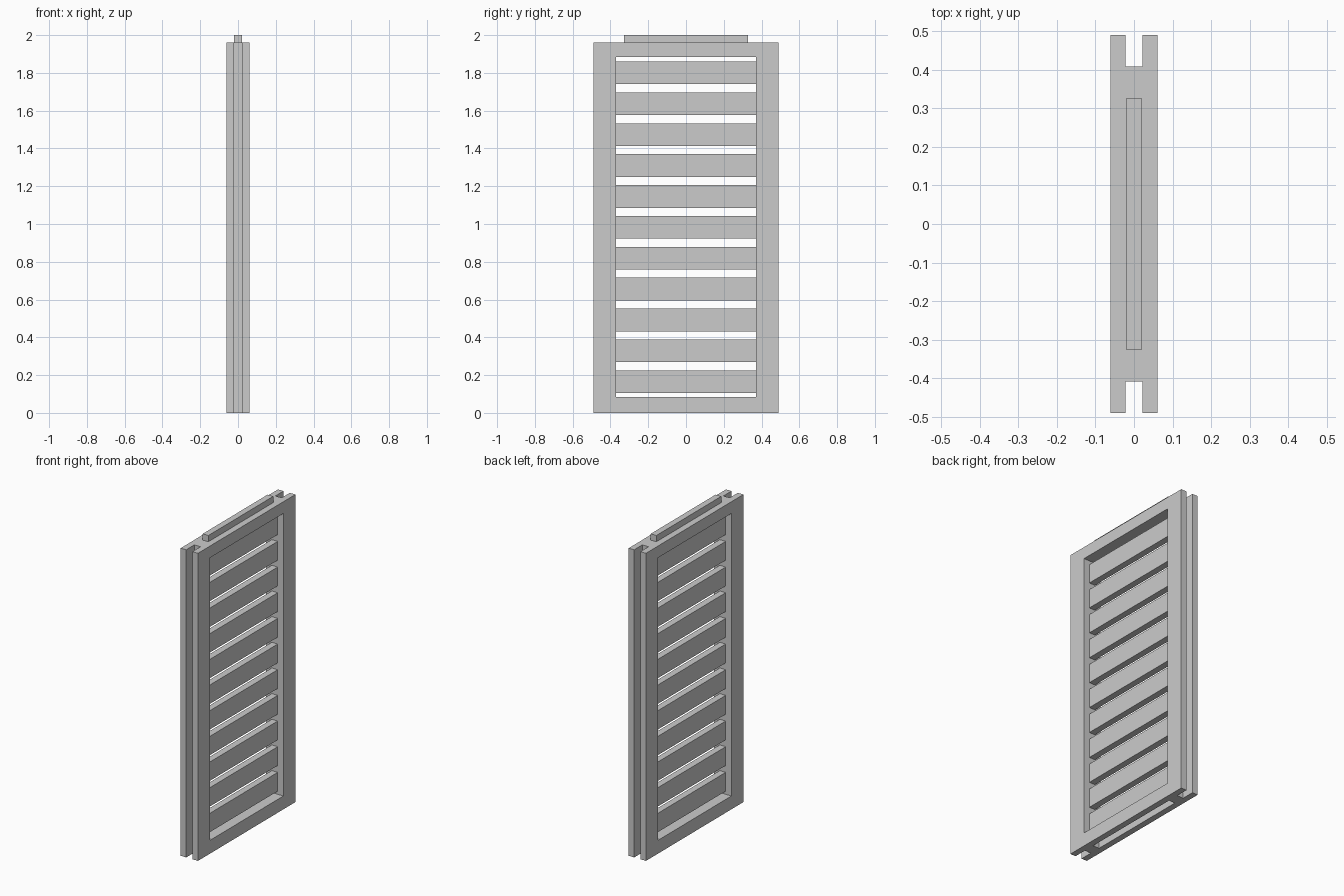
import bpy, bmesh

if "Cube" in bpy.data.objects:
    bpy.data.objects.remove(bpy.data.objects["Cube"])

HALF_T, HALF_W, TOP = 0.061, 0.49, 1.96   # panel half thickness, half width, height
WIN_W, WIN_Z0, WIN_Z1 = 0.37, 0.085, 1.885  # window half width and height range


def make_prism(name, outline, z0, z1):
    """Extrude a flat xy outline from z0 to z1."""
    bm = bmesh.new()
    face = bm.faces.new([bm.verts.new((x, y, z0)) for x, y in outline])
    ext = bmesh.ops.extrude_face_region(bm, geom=[face])
    verts = [v for v in ext["geom"] if isinstance(v, bmesh.types.BMVert)]
    bmesh.ops.translate(bm, verts=verts, vec=(0, 0, z1 - z0))
    bmesh.ops.recalc_face_normals(bm, faces=bm.faces[:])
    mesh = bpy.data.meshes.new(name)
    bm.to_mesh(mesh)
    bm.free()
    obj = bpy.data.objects.new(name, mesh)
    bpy.context.collection.objects.link(obj)
    return obj


def make_box(name, hx, hy, z0, z1):
    return make_prism(name, [(-hx, -hy), (hx, -hy), (hx, hy), (-hx, hy)], z0, z1)


def cut(target, cutter):
    mod = target.modifiers.new("cut", "BOOLEAN")
    mod.operation = "DIFFERENCE"
    mod.solver = "EXACT"
    mod.object = cutter
    cutter.hide_render = True
    bpy.context.view_layer.objects.active = target
    bpy.ops.object.modifier_apply(modifier=mod.name)
    bpy.data.objects.remove(cutter)


# Frame: H-shaped plan gives the full-height groove in both side edges
g, gy = 0.022, 0.408
half = [(HALF_T, -HALF_W), (HALF_T, HALF_W), (g, HALF_W), (g, gy)]
outline = half + [(-x, -y) for x, y in half]
outline = [(HALF_T, -HALF_W), (HALF_T, HALF_W), (g, HALF_W), (g, gy),
           (-g, gy), (-g, HALF_W), (-HALF_T, HALF_W), (-HALF_T, -HALF_W),
           (-g, -HALF_W), (-g, -gy), (g, -gy), (g, -HALF_W)]
frame = make_prism("frame", outline, 0, TOP)

# Window opening and the bottom socket that receives a tongue
cut(frame, make_box("window_cutter", 0.2, WIN_W, WIN_Z0, WIN_Z1))
cut(frame, make_box("socket_cutter", 0.022, 0.335, -0.05, 0.042))

# Tongue on the top edge
make_box("top_tongue", 0.02, 0.327, TOP, 2.0)

# Evenly spaced upright slats, recessed in the window
for i in range(11):
    z = 0.105 + 0.1635 * i
    make_box(f"slat_{i + 1}", 0.021, WIN_W, z, z + 0.12)
